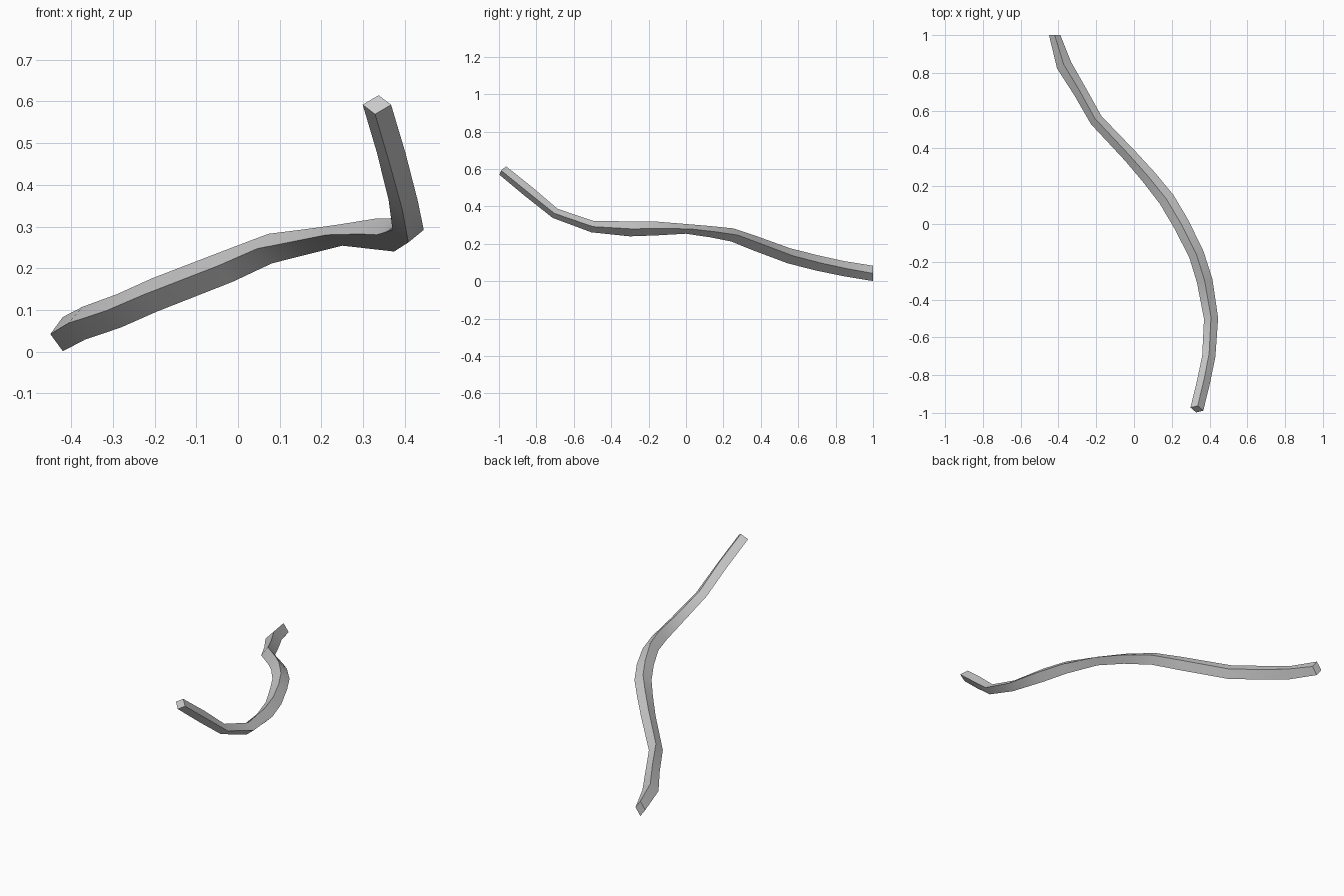
import bpy, bmesh
from mathutils import Vector

if "Cube" in bpy.data.objects:
    bpy.data.objects.remove(bpy.data.objects["Cube"])

# Branch centre line with thickness: x, y, z, width, height
stations = [
    (-0.42, 1.00, 0.042, 0.060, 0.082),
    (-0.37, 0.84, 0.068, 0.082, 0.080),
    (-0.285, 0.70, 0.098, 0.072, 0.082),
    (-0.20, 0.55, 0.136, 0.070, 0.082),
    (-0.02, 0.36, 0.206, 0.074, 0.080),
    (0.077, 0.25, 0.247, 0.080, 0.072),
    (0.173, 0.13, 0.265, 0.086, 0.060),
    (0.25, 0.00, 0.28, 0.086, 0.052),
    (0.33, -0.16, 0.282, 0.082, 0.074),
    (0.374, -0.30, 0.28, 0.084, 0.080),
    (0.408, -0.50, 0.292, 0.075, 0.062),
    (0.396, -0.70, 0.363, 0.070, 0.055),
    (0.367, -0.84, 0.478, 0.070, 0.062),
    (0.333, -0.98, 0.592, 0.070, 0.058),
]
points = [Vector(s[:3]) for s in stations]
last = len(points) - 1

bm = bmesh.new()
rings = []
for i, (p, s) in enumerate(zip(points, stations)):
    # The rear end is cut square to the y axis
    if i == 0:
        tangent = Vector((0, -1, 0))
    else:
        tangent = (points[min(i + 1, last)] - points[i - 1]).normalized()
    side = tangent.cross(Vector((0, 0, 1))).normalized()
    up = side.cross(tangent).normalized()
    w, h = s[3] / 2, s[4] / 2
    # Diamond cross-section
    rings.append([bm.verts.new(p + d) for d in (side * w, up * h, -side * w, -up * h)])

# Bark faces and end caps
for a, b in zip(rings, rings[1:]):
    for k in range(4):
        n = (k + 1) % 4
        bm.faces.new((a[k], a[n], b[n], b[k]))
bm.faces.new(rings[0])
bm.faces.new(rings[-1])
bmesh.ops.recalc_face_normals(bm, faces=bm.faces)

mesh = bpy.data.meshes.new("bent_branch")
bm.to_mesh(mesh)
bm.free()
branch = bpy.data.objects.new("bent_branch", mesh)
bpy.context.collection.objects.link(branch)

bpy.context.view_layer.objects.active = branch
branch.select_set(True)
bpy.ops.object.shade_smooth_by_angle(angle=0.52)
